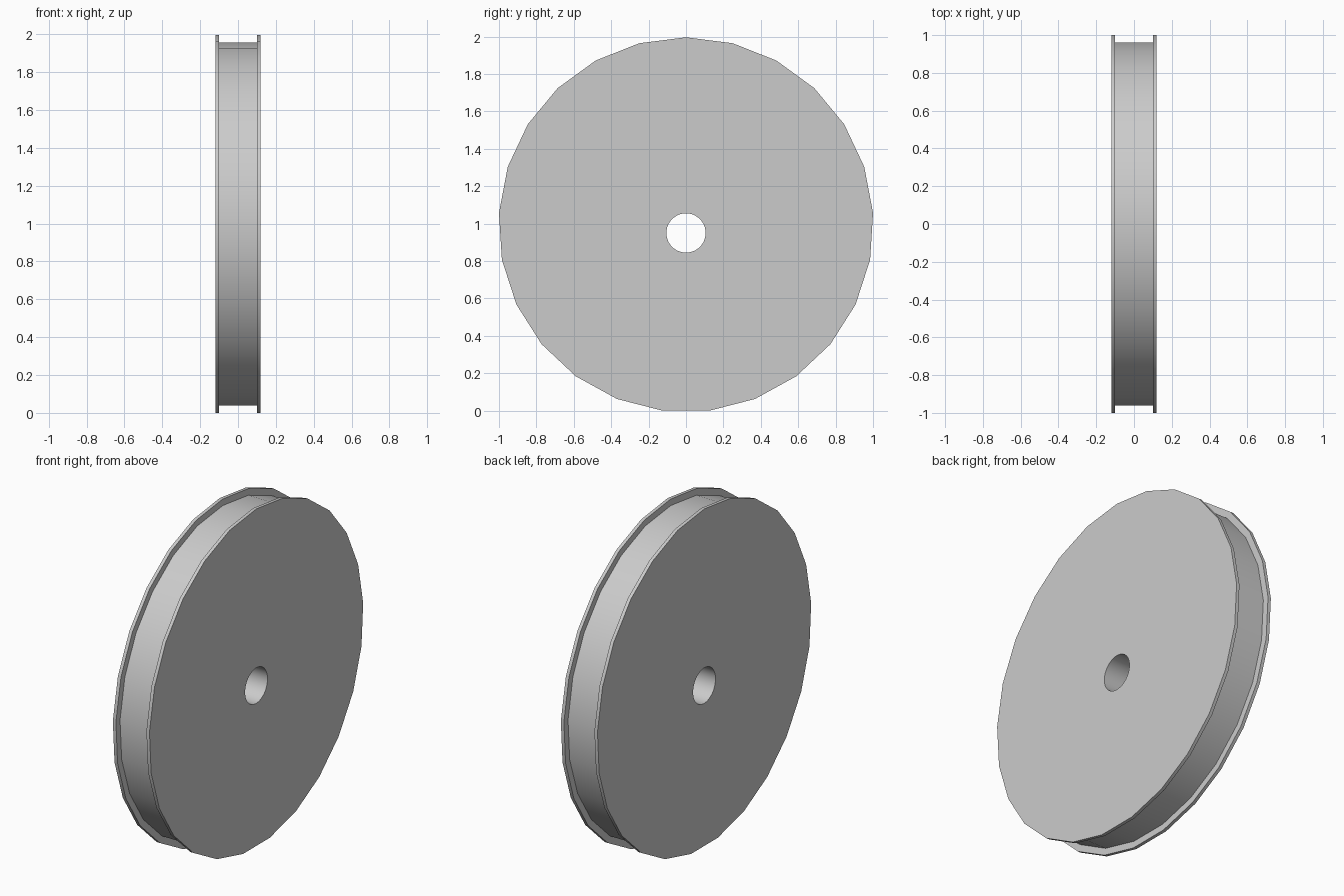
import bpy, bmesh, math

cube = bpy.data.objects.get("Cube")
if cube:
    bpy.data.objects.remove(cube)

SIDES, HOLE_SIDES = 25, 48
R_FLANGE, R_GROOVE, R_HOLE = 1.002, 0.963, 0.105
X_OUT, X_IN = 0.12, 0.1
CENTRE = R_FLANGE * math.cos(math.pi / SIDES)
HOLE_Z = 0.95

grey = bpy.data.materials.new("light_grey")
grey.use_nodes = True
colour = (0.6, 0.6, 0.6, 1)
grey.diffuse_color = colour
grey.node_tree.nodes["Principled BSDF"].inputs["Base Color"].default_value = colour

bm = bmesh.new()


def ring(x, radius, z, sides):
    """Closed ring of vertices around the x axis, first one on top."""
    angles = [2 * math.pi * i / sides for i in range(sides)]
    return [bm.verts.new((x, radius * math.sin(a), z + radius * math.cos(a))) for a in angles]


def bridge(a, b):
    n = len(a)
    for i in range(n):
        j = (i + 1) % n
        bm.faces.new((a[i], a[j], b[j], b[i]))


def loop_edges(verts):
    return [bm.edges.get((v, verts[i - 1])) for i, v in enumerate(verts)]


# Grooved rim between the two flanges
profile = [(-X_OUT, R_FLANGE), (-X_IN, R_FLANGE), (-X_IN, R_GROOVE),
           (X_IN, R_GROOVE), (X_IN, R_FLANGE), (X_OUT, R_FLANGE)]
rim = [ring(x, r, CENTRE, SIDES) for x, r in profile]
for a, b in zip(rim, rim[1:]):
    bridge(a, b)

# Off-centre axle bore
bore = [ring(x, R_HOLE, HOLE_Z, HOLE_SIDES) for x in (-X_OUT, X_OUT)]
bridge(*bore)

# Flat side faces around the bore
for outer, inner in ((rim[0], bore[0]), (rim[-1], bore[1])):
    bmesh.ops.triangle_fill(bm, edges=loop_edges(outer) + loop_edges(inner), use_beauty=True)
bmesh.ops.recalc_face_normals(bm, faces=bm.faces[:])

mesh = bpy.data.meshes.new("pulley_wheel")
bm.to_mesh(mesh)
bm.free()
mesh.materials.append(grey)
wheel = bpy.data.objects.new("pulley_wheel", mesh)
bpy.context.collection.objects.link(wheel)

bpy.ops.object.select_all(action='DESELECT')
wheel.select_set(True)
bpy.context.view_layer.objects.active = wheel
bpy.ops.object.shade_smooth_by_angle(angle=math.radians(30))
